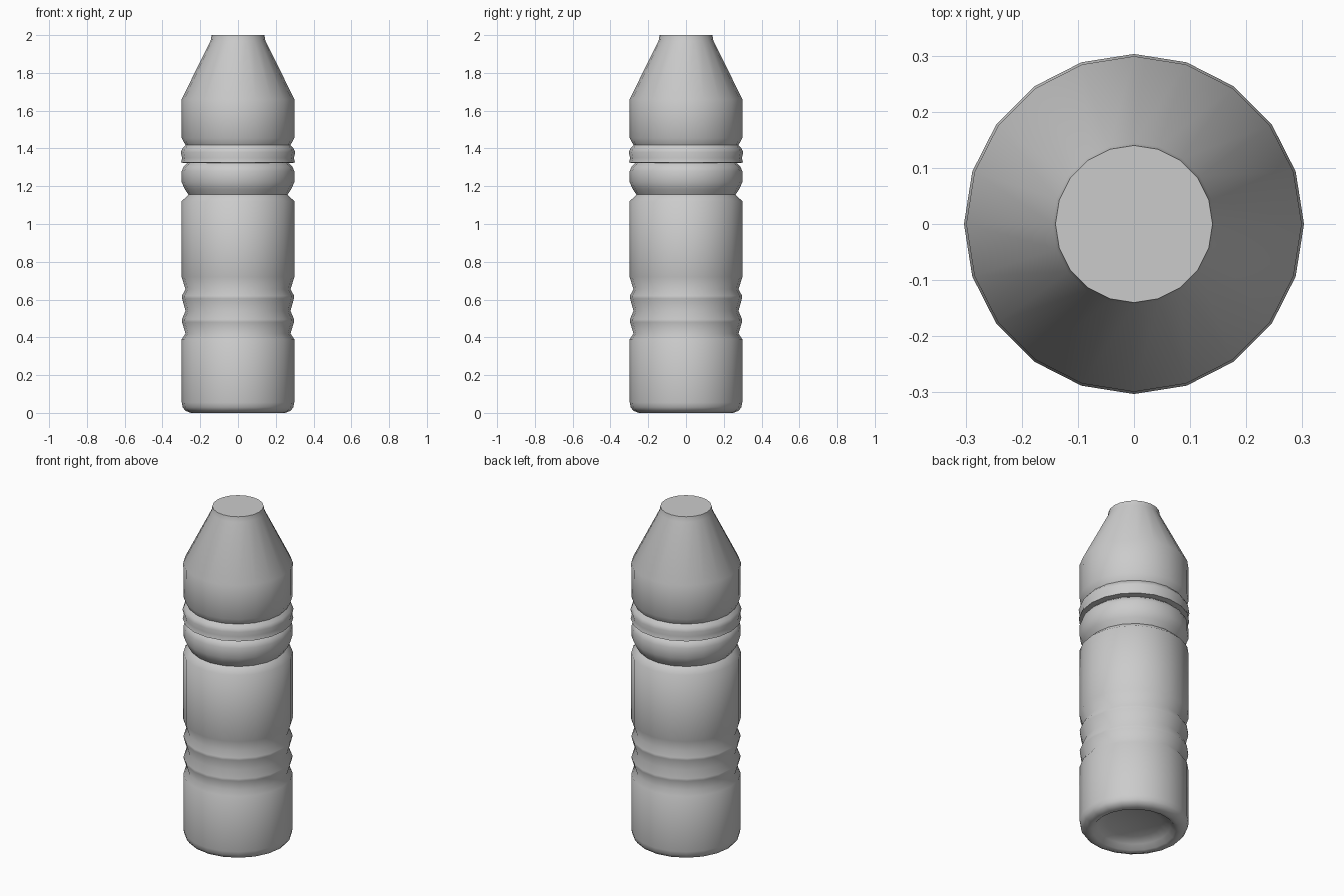
import bpy, bmesh
from math import sin, cos, tau, radians

if "Cube" in bpy.data.objects:
    bpy.data.objects.remove(bpy.data.objects["Cube"])

SIDES = 20


def lathe(name, profile):
    """Revolve (radius, height) points around z; zero radius becomes a pole."""
    bm = bmesh.new()
    rings = []
    for r, z in profile:
        if r == 0:
            rings.append([bm.verts.new((0, 0, z))] * SIDES)
        else:
            rings.append([bm.verts.new((r * cos(tau * i / SIDES), r * sin(tau * i / SIDES), z))
                          for i in range(SIDES)])
    for a, b in zip(rings, rings[1:]):
        for i in range(SIDES):
            j = (i + 1) % SIDES
            bm.faces.new(list(dict.fromkeys((a[i], a[j], b[j], b[i]))))
    bmesh.ops.recalc_face_normals(bm, faces=bm.faces)
    mesh = bpy.data.meshes.new(name)
    bm.to_mesh(mesh)
    bm.free()
    ob = bpy.data.objects.new(name, mesh)
    bpy.context.collection.objects.link(ob)
    bpy.context.view_layer.objects.active = ob
    ob.select_set(True)
    bpy.ops.object.shade_smooth_by_angle(angle=radians(50))
    ob.select_set(False)
    return ob


# Bottle body: recessed base, lower grip grooves, label wall, upper groove
body = [(0, 0.06), (0.15, 0.05), (0.20, 0.03), (0.225, 0.005), (0.25, 0),
        (0.28, 0.012), (0.293, 0.03), (0.298, 0.055), (0.298, 0.39)]
for groove, ridge in ((0.42, 0.485), (0.54, 0.61)):
    body += [(0.278, groove), (0.296, ridge - 0.005), (0.297, ridge + 0.01)]
body += [(0.278, 0.655), (0.299, 0.72), (0.299, 1.12),
         (0.262, 1.155), (0.282, 1.185), (0.298, 1.22),
         (0.298, 1.28), (0.288, 1.305), (0.268, 1.322)]
lathe("bottle_body", body)

# Upper section: overhanging lip, groove, straight wall, conical shoulder, flat top
lathe("bottle_top", [(0.268, 1.322), (0.302, 1.325), (0.296, 1.35), (0.303, 1.38),
                     (0.294, 1.40), (0.278, 1.418), (0.298, 1.455), (0.299, 1.66),
                     (0.145, 1.97), (0.14, 2.0), (0, 2.0)])
